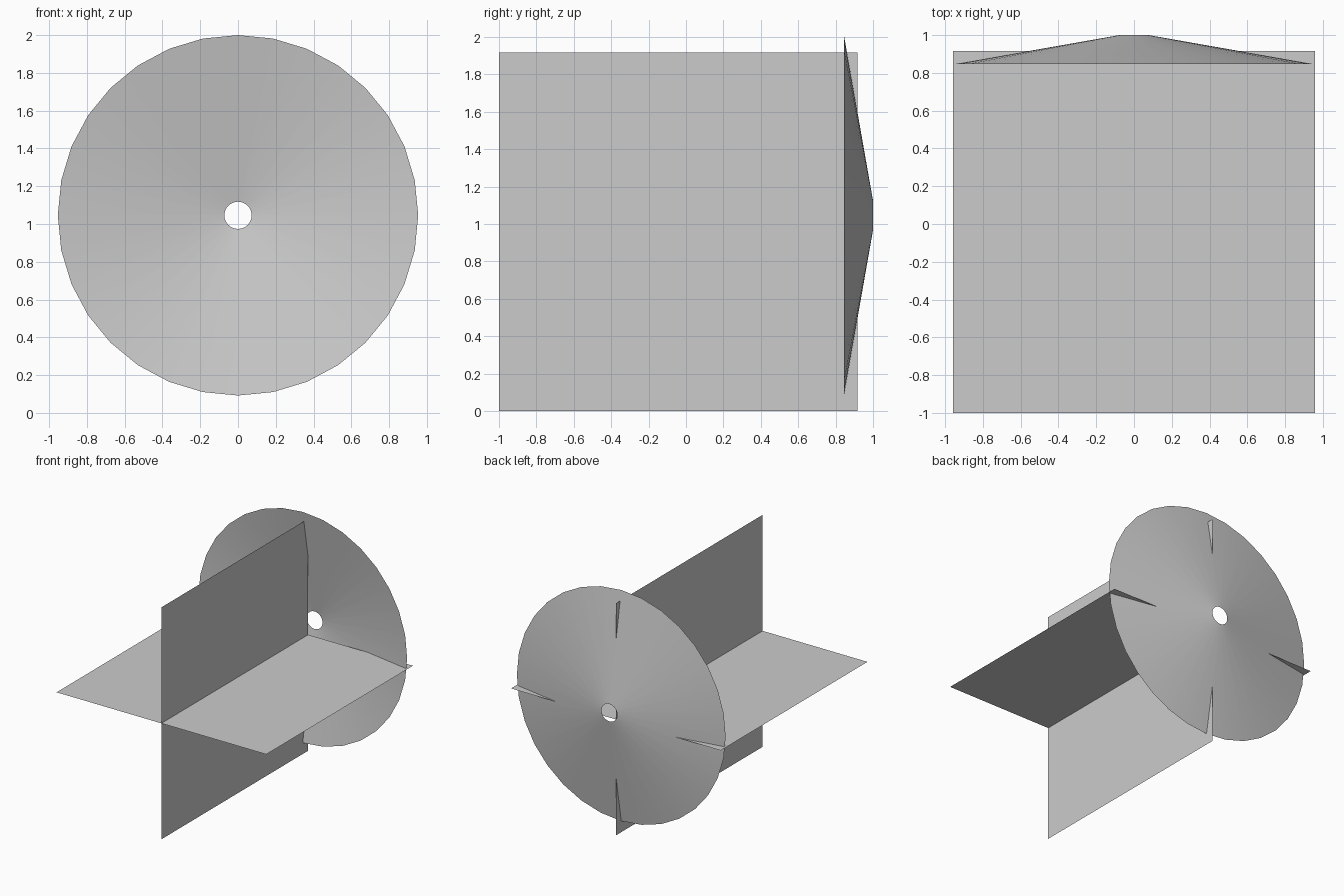
import bpy, bmesh
from math import pi, sin, cos
from mathutils import Matrix

if "Cube" in bpy.data.objects:
    bpy.data.objects.remove(bpy.data.objects["Cube"])


def add_object(name, bm):
    mesh = bpy.data.meshes.new(name)
    bm.to_mesh(mesh)
    bm.free()
    obj = bpy.data.objects.new(name, mesh)
    bpy.context.collection.objects.link(obj)
    return obj


def square_sheet(name, half, location, angle, axis):
    bm = bmesh.new()
    bmesh.ops.create_grid(bm, x_segments=1, y_segments=1, size=half,
                          matrix=Matrix.Rotation(angle, 4, axis))
    obj = add_object(name, bm)
    obj.location = location
    return obj


# Two crossed square sheets
HALF = 0.958
CENTRE = (0, HALF - 1, HALF)
square_sheet("horizontal_sheet", HALF, CENTRE, 0, 'X')
square_sheet("vertical_sheet", HALF, CENTRE, pi / 2, 'Y')

# Shallow open cone with a round centre hole, pointing to the back
SIDES = 32
bm = bmesh.new()
rings = []
for radius, y in ((0.954, 0.845), (0.072, 1.0)):
    rings.append([bm.verts.new((radius * sin(2 * pi * i / SIDES), y,
                                radius * cos(2 * pi * i / SIDES)))
                  for i in range(SIDES)])
rim, hole = rings
for i in range(SIDES):
    j = (i + 1) % SIDES
    face = bm.faces.new((rim[i], rim[j], hole[j], hole[i]))
    face.smooth = True
bm.normal_update()
if bm.faces[:][0].normal.y < 0:
    bmesh.ops.reverse_faces(bm, faces=bm.faces[:])
cone = add_object("cone_disc", bm)
cone.location.z = 1.046
